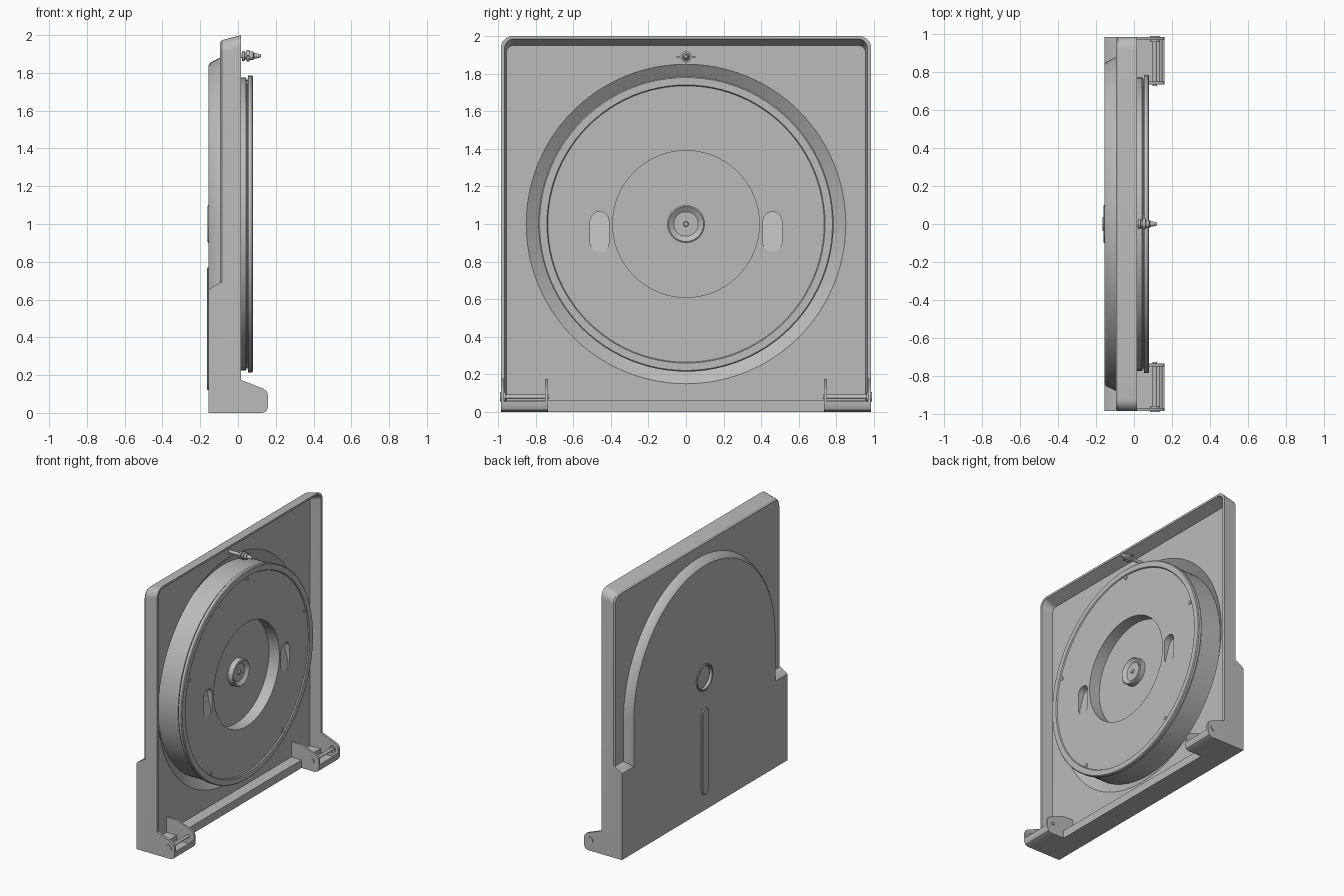
import bpy, bmesh, math

old = bpy.data.objects.get("Cube")
if old:
    bpy.data.objects.remove(old, do_unlink=True)

grey = bpy.data.materials.new("plain grey")
grey.use_nodes = True
COLOUR = (0.5, 0.5, 0.5, 1)
grey.diffuse_color = COLOUR
grey.node_tree.nodes["Principled BSDF"].inputs["Base Color"].default_value = COLOUR


def finish(bm, name):
    bmesh.ops.remove_doubles(bm, verts=bm.verts, dist=1e-5)
    bmesh.ops.recalc_face_normals(bm, faces=bm.faces)
    mesh = bpy.data.meshes.new(name)
    bm.to_mesh(mesh)
    bm.free()
    mesh.materials.append(grey)
    ob = bpy.data.objects.new(name, mesh)
    bpy.context.collection.objects.link(ob)
    return ob


def loft(name, loops):
    """Bridge loops of equal point count and cap both ends."""
    bm = bmesh.new()
    rings = [[bm.verts.new(p) for p in loop] for loop in loops]
    n = len(rings[0])
    for a, b in zip(rings, rings[1:]):
        for i in range(n):
            j = (i + 1) % n
            bm.faces.new((a[i], a[j], b[j], b[i]))
    bm.faces.new(rings[0])
    bm.faces.new(rings[-1])
    return finish(bm, name)


def lathe(name, profile, z=1.0, y=0.0, steps=96):
    """Spin (radius, x) points around an axis along x."""
    bm = bmesh.new()
    verts = [bm.verts.new((x, y, z + r)) for r, x in profile]
    edges = [bm.edges.new(e) for e in zip(verts, verts[1:])]
    bmesh.ops.spin(bm, geom=verts + edges, cent=(0, y, z), axis=(1, 0, 0),
                   angle=2 * math.pi, steps=steps)
    return finish(bm, name)


def cut(ob, cutter):
    mod = ob.modifiers.new("cut", 'BOOLEAN')
    mod.operation, mod.solver, mod.object = 'DIFFERENCE', 'EXACT', cutter
    bpy.context.view_layer.objects.active = ob
    bpy.ops.object.modifier_apply(modifier=mod.name)


def arc(cy, cz, r, a0, a1, n):
    return [(cy + r * math.cos(math.radians(a0 + (a1 - a0) * i / n)),
             cz + r * math.sin(math.radians(a0 + (a1 - a0) * i / n)))
            for i in range(n + 1)]


def panel_loop(x, half, bottom, top, r):
    pts = [(-half, bottom), (half, bottom)]
    pts += arc(half - r, top - r, r, 0, 90, 8) + arc(r - half, top - r, r, 90, 180, 8)
    return [(x, y, z) for y, z in pts]


def arch_loop(x, step, r):
    pts = [(-0.985, 0), (0.985, 0), (0.985, step), (r, step)]
    pts += arc(0, 1, r, 0, 180, 64) + [(-r, step), (-0.985, step)]
    return [(x, y, z) for y, z in pts]


def pill(y, z0, z1, r):
    return arc(y, z1 - r, r, 0, 180, 12) + arc(y, z0 + r, r, 180, 360, 12)


def prism(name, profile, y0, y1):
    """Extrude an (x, z) profile along y."""
    return loft(name, [[(x, y, z) for x, z in profile] for y in (y0, y1)])


def box(name, x0, x1, y0, y1, z0, z1):
    return prism(name, [(x0, z0), (x1, z0), (x1, z1), (x0, z1)], y0, y1)


# Open tray and the raised arched back
front_shell = loft("front_shell", [
    panel_loop(-0.095, 0.975, 0, 1.962, 0.055),
    panel_loop(-0.085, 0.985, 0, 1.973, 0.065),
    panel_loop(0.015, 0.985, 0, 2.0, 0.065),
    panel_loop(0.015, 0.965, 0.06, 1.985, 0.05),
    panel_loop(-0.07, 0.955, 0.06, 1.95, 0.04)])
back_cover = loft("back_cover", [
    arch_loop(-0.08, 0.695, 0.885), arch_loop(-0.095, 0.69, 0.88),
    arch_loop(-0.145, 0.66, 0.855), arch_loop(-0.155, 0.65, 0.842)])

# Conical well in the tray and the round opening behind it
well = lathe("well_cutter", [(0, -0.135), (0.76, -0.135), (0.85, -0.07), (0.85, 0), (0, 0)])
eye = lathe("eye_cutter", [(0, -0.2), (0.085, -0.2), (0.085, -0.1), (0, -0.1)], steps=48)
cut(front_shell, well)
cut(back_cover, well)
cut(back_cover, eye)

# Turntable with lip, sunken middle and dished hub
turntable = lathe("turntable", [
    (0, -0.125), (0.2, -0.125), (0.2, -0.14), (0.775, -0.14), (0.775, 0.043),
    (0.762, 0.045), (0.762, 0.051), (0.785, 0.053), (0.785, 0.074), (0.779, 0.08),
    (0.74, 0.08), (0.735, 0.072), (0.39, 0.072), (0.39, -0.015), (0.1, -0.015),
    (0.1, 0.025), (0.093, 0.03), (0.065, 0.01), (0.014, 0.01), (0.012, 0.02), (0, 0.02)])

# Finger slots that ramp deeper toward the top
cutters = [well, eye]
for side in (-1, 1):
    outline = pill(side * 0.46, 0.85, 1.065, 0.05)
    slot = loft("slot_cutter", [
        [(0.2, y, z) for y, z in outline],
        [(0.071 - 0.25 * (z - 0.85), y, z) for y, z in outline]])
    cut(turntable, slot)
    cutters.append(slot)
for c in cutters:
    bpy.data.objects.remove(c, do_unlink=True)

# Five small studs inside the lip
for k in range(5):
    a = math.radians(90 + 72 * k)
    lathe("lip_stud", [(0, 0.06), (0.014, 0.06), (0.014, 0.078), (0, 0.078)],
          1 + 0.72 * math.sin(a), 0.72 * math.cos(a), 16)

# Back ring and rib
lathe("back_ring", [(0.085, -0.15), (0.1, -0.15), (0.1, -0.157), (0.095, -0.161),
                    (0.088, -0.161), (0.085, -0.157), (0.085, -0.15)], steps=48)
rib = [(0.04, -0.15), (0.04, -0.16), (0.034, -0.165)]
loft("back_rib", [[(x, y, z) for y, z in pill(0, 0.16 - r, 0.73 + r, r)] for r, x in rib])

# Latch plunger near the top edge
lathe("latch_plunger", [
    (0, -0.08), (0.012, -0.08), (0.012, 0.02), (0.026, 0.022), (0.026, 0.035),
    (0.018, 0.037), (0.018, 0.044), (0.03, 0.046), (0.03, 0.06), (0.022, 0.062),
    (0.022, 0.08), (0.016, 0.084), (0.008, 0.12), (0, 0.122)], z=1.89, steps=24)
box("latch_crossbar", 0.048, 0.058, -0.05, 0.05, 1.886, 1.894)

# Hinge brackets on both lower corners
cheek = [(-0.08, 0), (0.13, 0), (0.15, 0.01), (0.16, 0.03), (0.16, 0.095),
         (0.152, 0.115), (0.135, 0.128), (0.015, 0.175), (-0.08, 0.175)]
ear = [(0.0, 0), (0.13, 0), (0.15, 0.01), (0.16, 0.03), (0.16, 0.095),
       (0.152, 0.115), (0.135, 0.128), (0.015, 0.175), (0.0, 0.175)]
lip = [(0.0, 0), (0.13, 0), (0.15, 0.01), (0.16, 0.03), (0.16, 0.055),
       (0.148, 0.055), (0.148, 0.035), (0.135, 0.025), (0.0, 0.025)]
for side, word in ((1, "back"), (-1, "front")):
    prism(word + "_bracket_ear", ear, side * 0.968, side * 0.985)
    prism(word + "_bracket_cheek", cheek, side * 0.735, side * 0.75)
    prism(word + "_bracket_floor", lip, side * 0.74, side * 0.975)
    prism(word + "_hinge_rod", arc(0.11, 0.08, 0.012, 0, 345, 23), side * 0.728, side * 0.98)
    prism(word + "_hinge_boss", arc(0.11, 0.08, 0.025, 0, 345, 23), side * 0.96, side * 0.99)

# Smooth curves, sharp edges
bpy.ops.object.select_all(action='DESELECT')
for ob in bpy.context.scene.objects:
    if ob.type == 'MESH' and ob.data.materials and ob.data.materials[0] == grey:
        ob.select_set(True)
        bpy.context.view_layer.objects.active = ob
bpy.ops.object.shade_smooth_by_angle(angle=math.radians(28))
